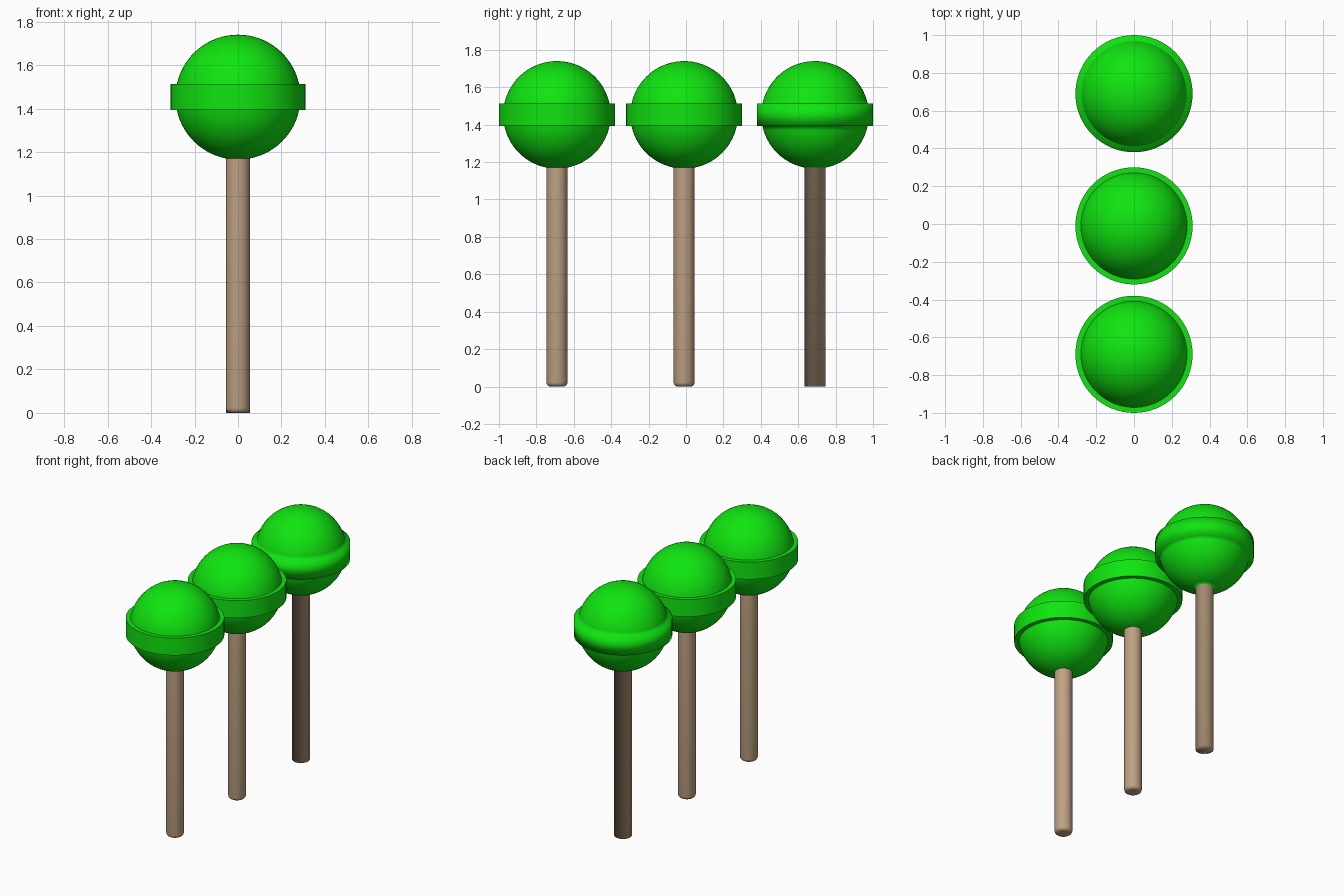
import bpy, bmesh, math

if "Cube" in bpy.data.objects:
    bpy.data.objects.remove(bpy.data.objects["Cube"])

BALL_Z, BALL_R = 1.4525, 0.2875
BAND_R, BAND_H = 0.31, 0.06       # band radius and half height
STICK_R = 0.056
SEGMENTS = 64


def material(name, rgb):
    m = bpy.data.materials.new(name)
    m.diffuse_color = (*rgb, 1.0)
    m.use_nodes = True
    m.node_tree.nodes["Principled BSDF"].inputs["Base Color"].default_value = m.diffuse_color
    return m


green = material("candy_green", (0.005, 0.78, 0.005))
tan = material("stick_tan", (0.52, 0.36, 0.23))


def arc(cz, r, a0, a1, n):
    """Profile points on the ball, angles measured from the equator."""
    return [(r * math.cos(a0 + (a1 - a0) * i / n), cz + r * math.sin(a0 + (a1 - a0) * i / n))
            for i in range(n + 1)]


def lollipop(name, y, rounded_end):
    # Stick end: rounded corner or plain flat cut
    profile = [(0, 0)]
    if rounded_end:
        c = 0.022
        for i in range(5):
            a = math.pi / 2 * i / 4
            profile.append((STICK_R - c + c * math.sin(a), c - c * math.cos(a)))
    else:
        profile.append((STICK_R, 0))

    # Ball underside, band, ball top
    joint = math.acos(STICK_R / BALL_R)
    edge = math.asin(BAND_H / BALL_R)
    profile += arc(BALL_Z, BALL_R, -joint, -edge, 14)
    profile += [(BAND_R, BALL_Z - BAND_H), (BAND_R, BALL_Z + BAND_H)]
    profile += arc(BALL_Z, BALL_R, edge, math.pi / 2, 16)

    # Revolve the profile
    bm = bmesh.new()
    verts = [bm.verts.new((r, 0, z)) for r, z in profile]
    edges = [bm.edges.new(pair) for pair in zip(verts, verts[1:])]
    bmesh.ops.spin(bm, geom=verts + edges, cent=(0, 0, 0), axis=(0, 0, 1),
                   angle=2 * math.pi, steps=SEGMENTS)
    bmesh.ops.remove_doubles(bm, verts=bm.verts, dist=0.0005)
    bmesh.ops.recalc_face_normals(bm, faces=bm.faces)

    # Stick colour below the ball, candy colour above
    joint_z = BALL_Z - BALL_R * math.sin(joint)
    for f in bm.faces:
        f.smooth = True
        f.material_index = 1 if f.calc_center_median().z < joint_z else 0
    # Crisp band and joint, except on the fully smooth lollipop
    if rounded_end:
        for e in bm.edges:
            e.smooth = e.calc_face_angle(0) < math.radians(35)

    mesh = bpy.data.meshes.new(name)
    bm.to_mesh(mesh)
    bm.free()
    mesh.materials.append(green)
    mesh.materials.append(tan)
    ob = bpy.data.objects.new(name, mesh)
    ob.location.y = y
    bpy.context.collection.objects.link(ob)


lollipop("front_lollipop", -0.69, True)
lollipop("middle_lollipop", -0.01, True)
lollipop("back_lollipop", 0.69, False)
